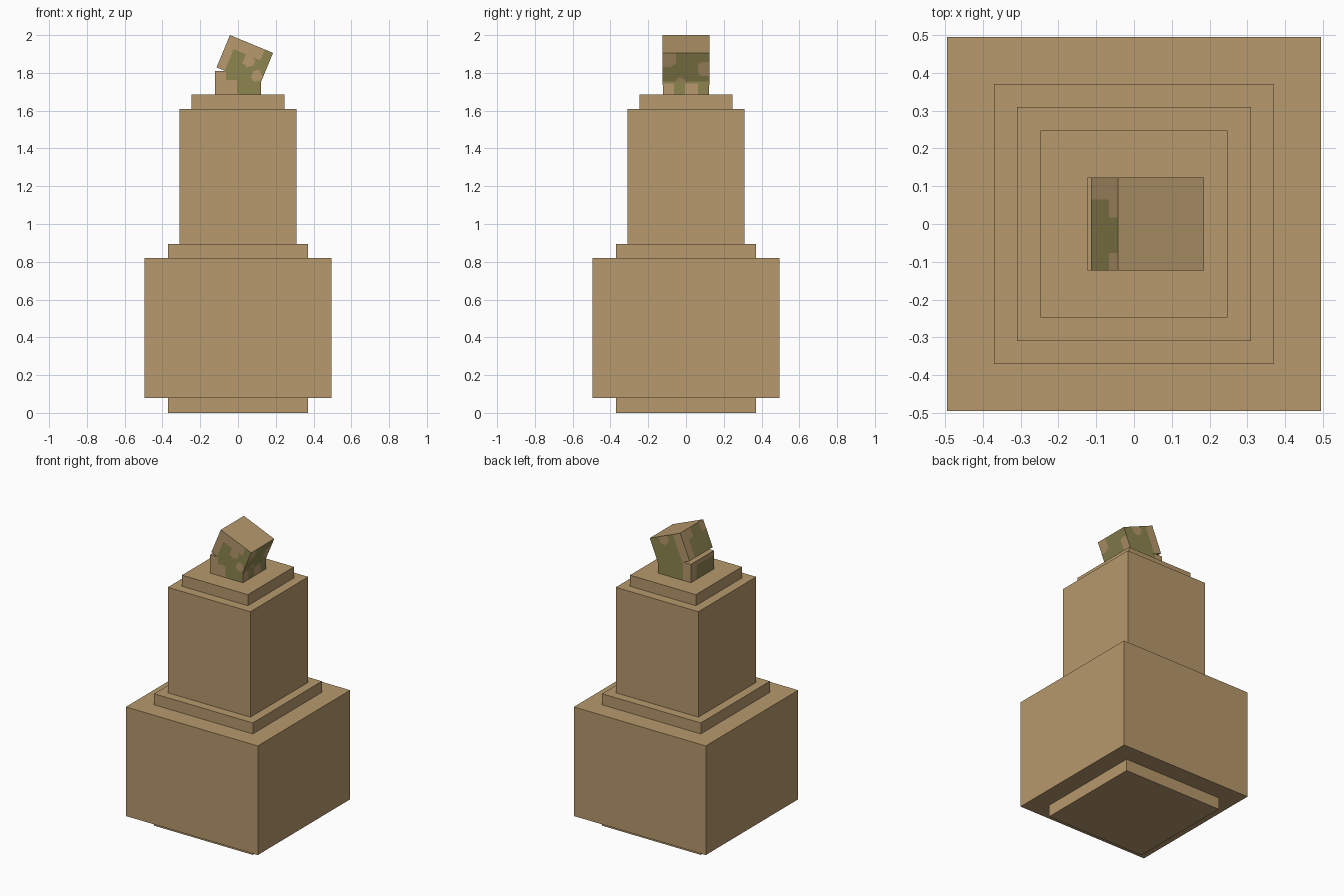
import bpy, bmesh, math
from mathutils import Matrix

cube = bpy.data.objects.get("Cube")
if cube:
    bpy.data.objects.remove(cube, do_unlink=True)


def material(name, rgb):
    m = bpy.data.materials.new(name)
    m.use_nodes = True
    m.diffuse_color = (*rgb, 1)
    m.node_tree.nodes["Principled BSDF"].inputs["Base Color"].default_value = (*rgb, 1)
    return m


tan = material("sandy tan", (0.468, 0.319, 0.15))
olive = material("olive green", (0.266, 0.235, 0.08))


def box(name, half, z0, z1, cuts=0):
    """Square block of the given half width, from z0 to z1."""
    bm = bmesh.new()
    bmesh.ops.create_cube(bm, size=1)
    if cuts:
        bmesh.ops.subdivide_edges(bm, edges=bm.edges[:], cuts=cuts, use_grid_fill=True)
    bmesh.ops.scale(bm, vec=(half * 2, half * 2, z1 - z0), verts=bm.verts)
    mesh = bpy.data.meshes.new(name)
    bm.to_mesh(mesh)
    bm.free()
    mesh.materials.append(tan)
    mesh.materials.append(olive)
    obj = bpy.data.objects.new(name, mesh)
    obj.location.z = (z0 + z1) / 2
    bpy.context.collection.objects.link(obj)
    return obj


def paint(obj, rule):
    """Olive blotches wherever the rule holds on a face's centre and normal."""
    for p in obj.data.polygons:
        p.material_index = int(rule(p.center, p.normal))


def near(a, b, ca, cb, r):
    return math.hypot(a - ca, b - cb) < r


# Stepped tower
box("foot_plinth", 0.37, 0, 0.08)
box("lower_block", 0.495, 0.08, 0.82)
box("middle_step", 0.37, 0.82, 0.895)
box("upper_block", 0.31, 0.895, 1.61)
box("top_step", 0.247, 1.61, 1.685)


# Straight block under the tilted one
def neck_rule(c, n):
    if n.y < -0.5:
        return c.x > 0 or (c.x > -0.065 and c.z > 0.015)
    if n.y > 0.5:
        return c.x > -0.06
    if n.x > 0.5:
        return c.z > 0 or -0.06 < c.y < 0 or c.y > 0.06
    if n.x < -0.5:
        return c.y < 0.06 and c.z < 0.03
    return False


neck = box("neck_block", 0.123, 1.685, 1.81, 20)
paint(neck, neck_rule)


# Tilted block on top
def head_rule(c, n):
    if n.y < -0.5:
        patch = (c.z < 0.03 and c.x > -0.075) or c.x > 0.08
        return patch and not (near(c.x, c.z, 0.022, 0.005, 0.032)
                              or near(c.x, c.z, 0.09, -0.052, 0.03))
    if n.y > 0.5:
        return c.x > -0.07 and not near(c.x, c.z, 0.02, 0.07, 0.035)
    if n.x > 0.5:
        return not (near(c.y, c.z, 0.1, 0, 0.04) or near(c.y, c.z, -0.1, 0.06, 0.05)
                    or near(c.y, c.z, -0.03, -0.08, 0.03))
    if n.x < -0.5:
        return (c.y < 0.065 and c.z < 0.03) or -0.08 < c.y < 0.02
    return False


head = box("tilted_block", 0.1235, 1.775, 1.96, 20)
paint(head, head_rule)
head.data.transform(Matrix.Rotation(math.radians(22.5), 4, "Y"))
head.location.x = 0.036
